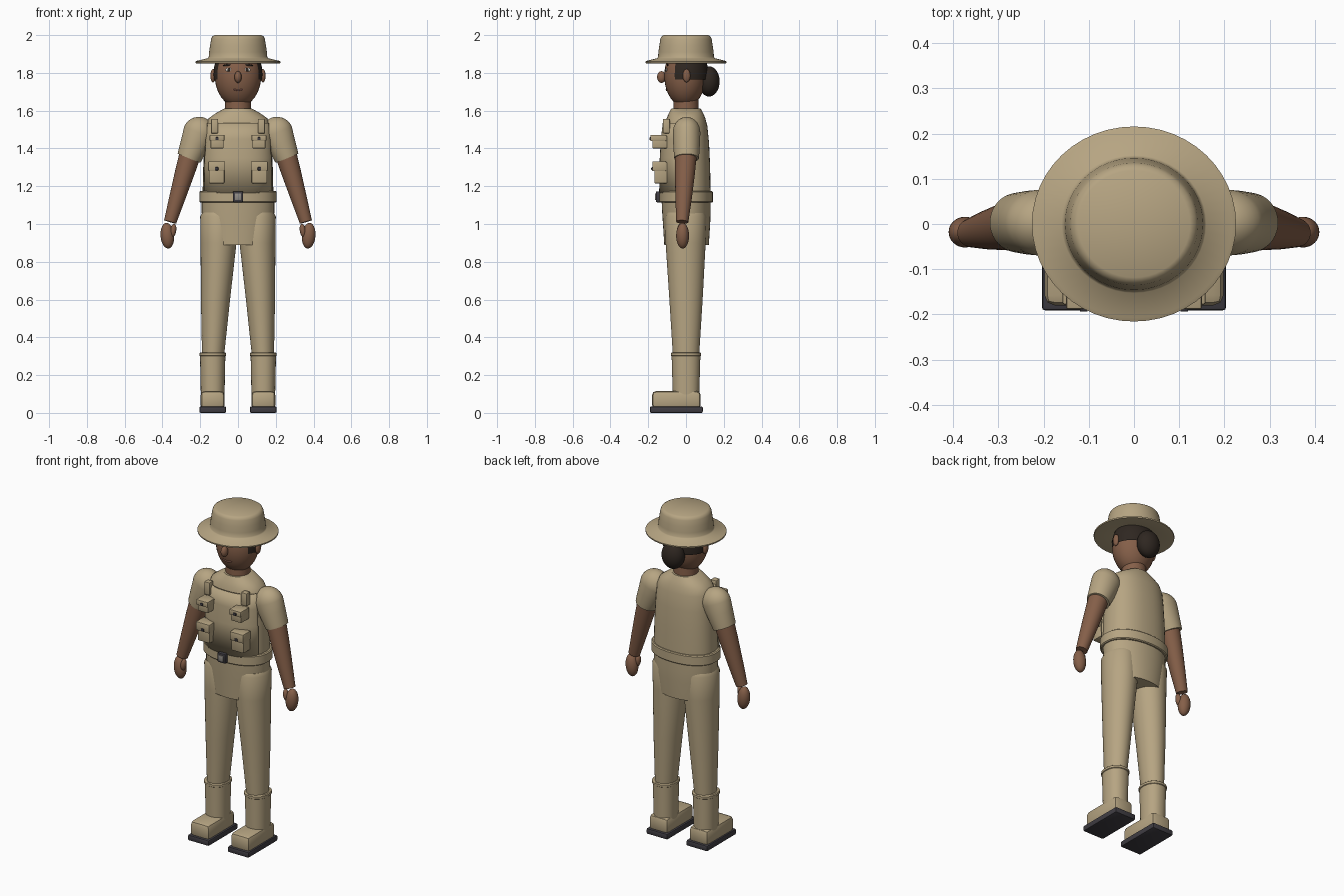
import bpy, bmesh, math
from mathutils import Matrix, Vector

old = bpy.data.objects.get("Cube")
if old:
    bpy.data.objects.remove(old, do_unlink=True)


def material(name, r, g, b):
    m = bpy.data.materials.new(name)
    m.use_nodes = True
    m.diffuse_color = (r, g, b, 1)
    m.node_tree.nodes["Principled BSDF"].inputs["Base Color"].default_value = (r, g, b, 1)
    return m


KHAKI = material("khaki cloth", 0.47, 0.375, 0.225)
SKIN = material("brown skin", 0.235, 0.115, 0.066)
HAIR = material("dark hair", 0.028, 0.02, 0.015)
RUBBER = material("dark rubber", 0.05, 0.046, 0.055)
METAL = material("grey metal", 0.28, 0.26, 0.24)
WHITE = material("eye white", 0.7, 0.66, 0.6)
LIPS = material("lips", 0.3, 0.13, 0.1)


def finish(name, bm, mat, sharp=38):
    """Turn a bmesh into a smooth shaded object that keeps hard edges."""
    bmesh.ops.recalc_face_normals(bm, faces=bm.faces)
    for f in bm.faces:
        f.smooth = True
    for e in bm.edges:
        if len(e.link_faces) == 2 and e.calc_face_angle() > math.radians(sharp):
            e.smooth = False
    me = bpy.data.meshes.new(name)
    bm.to_mesh(me)
    bm.free()
    me.materials.append(mat)
    ob = bpy.data.objects.new(name, me)
    bpy.context.collection.objects.link(ob)
    return ob


def loft(name, rings, mat, power=2.0, n=40, arc=None, matrix=None):
    """Skin (cx, cy, z, rx, ry) ellipse rings; arc limits it to the front."""
    bm = bmesh.new()
    rows = []
    for cx, cy, z, rx, ry in rings:
        row = []
        for i in range(n + 1 if arc else n):
            a = arc * (2 * i / n - 1) if arc else 2 * math.pi * i / n
            s, c = math.sin(a), -math.cos(a)
            x = math.copysign(abs(s) ** (2 / power), s)
            y = math.copysign(abs(c) ** (2 / power), c)
            row.append(bm.verts.new((cx + rx * x, cy + ry * y, z)))
        rows.append(row)
    for a, b in zip(rows, rows[1:]):
        for i in range(n):
            j = (i + 1) % len(a)
            bm.faces.new((a[i], a[j], b[j], b[i]))
    if not arc:
        bm.faces.new(rows[0])
        bm.faces.new(rows[-1])
    if matrix:
        bm.transform(matrix)
    return finish(name, bm, mat)


def ball(name, loc, size, mat, tilt=0, keep=None):
    bm = bmesh.new()
    bmesh.ops.create_uvsphere(bm, u_segments=32, v_segments=20, radius=1)
    bm.transform(Matrix.Translation(loc) @ Matrix.Rotation(tilt, 4, 'Y')
                 @ Matrix.Diagonal((*size, 1)))
    if keep:
        gone = [f for f in bm.faces if not keep(f.calc_center_median())]
        bmesh.ops.delete(bm, geom=gone, context='FACES')
    return finish(name, bm, mat)


def box(name, lo, hi, mat, bevel=0.006, segments=2):
    """Bevelled box between two corners."""
    lo, hi = Vector(lo), Vector(hi)
    bm = bmesh.new()
    bmesh.ops.create_cube(bm, size=1)
    bm.transform(Matrix.Translation((lo + hi) / 2) @ Matrix.Diagonal((*(hi - lo), 1)))
    bmesh.ops.bevel(bm, geom=bm.edges[:], offset=bevel, segments=segments,
                    profile=0.5, affect='EDGES')
    return finish(name, bm, mat)


def side_box(name, s, x, y, z, mat, bevel=0.006):
    xs = sorted((s * x[0], s * x[1]))
    return box(name, (xs[0], y[0], z[0]), (xs[1], y[1], z[1]), mat, bevel)


def lean(x, y, z, degrees, s, forward=0):
    """Limb frame: local -z runs down the limb, leaning out to its side."""
    return (Matrix.Translation((s * x, y, z)) @ Matrix.Rotation(-s * math.radians(degrees), 4, 'Y')
            @ Matrix.Rotation(math.radians(forward), 4, 'X'))


# Hat: one turned shell, crown and brim
profile = [(0.12, 1.868), (0.217, 1.85), (0.225, 1.852), (0.226, 1.86), (0.217, 1.864),
           (0.16, 1.878), (0.155, 1.884), (0.153, 1.91), (0.148, 1.945), (0.142, 1.98),
           (0.136, 1.993), (0.124, 2.0), (0.002, 2.0)]
loft("hat", [(0, 0, z, r, r * 0.955) for r, z in profile], KHAKI, n=48)

# Head, hair and face
HEAD, HEAD_SIZE = (0, -0.005, 1.785), (0.123, 0.11, 0.165)
ball("head", HEAD, HEAD_SIZE, SKIN)
loft("neck", [(0, 0, 1.57, 0.07, 0.068), (0, 0, 1.7, 0.066, 0.064)], SKIN)
ball("hair", (0, 0.004, 1.79), (0.131, 0.115, 0.16), HAIR,
     keep=lambda p: p.y > -0.05 and p.z > 1.765)
ball("hair_bun", (0, 0.122, 1.755), (0.068, 0.056, 0.08), HAIR)
ball("nose", (0, -0.13, 1.778), (0.019, 0.023, 0.031), SKIN)


def face_plate(name, x, z, w, h, mat, lift=0.0, tilt=0):
    """Thin disc lying on the front of the head."""
    dx, dz = x / HEAD_SIZE[0], (z - HEAD[2]) / HEAD_SIZE[2]
    y = HEAD[1] - HEAD_SIZE[1] * math.sqrt(1 - dx * dx - dz * dz)
    ball(name, (x, y - lift, z), (w, 0.004, h), mat, tilt)


for s, side in ((1, "left"), (-1, "right")):
    face_plate(side + "_eye", s * 0.048, 1.817, 0.018, 0.01, WHITE)
    face_plate(side + "_iris", s * 0.048, 1.817, 0.009, 0.009, HAIR, 0.003)
    face_plate(side + "_eyebrow", s * 0.053, 1.842, 0.028, 0.005, HAIR, 0.001, s * 0.12)
    face_plate(side + "_lip", s * 0.013, 1.71, 0.018, 0.004, LIPS, 0.001, -s * 0.25)
    ball(side + "_ear", (s * 0.132, 0.003, 1.785), (0.014, 0.02, 0.035), SKIN)

# Shirt, vest front, belt and hips
loft("shirt", [(0, 0, 1.14, 0.188, 0.13), (0, 0, 1.3, 0.184, 0.128), (0, 0, 1.43, 0.177, 0.122),
               (0, 0, 1.52, 0.17, 0.113), (0, 0, 1.56, 0.155, 0.102), (0, 0, 1.585, 0.12, 0.092),
               (0, 0, 1.612, 0.072, 0.077)], KHAKI, 2.3)
vest = loft("vest_front", [(0, 0, 1.165, 0.194, 0.142), (0, 0, 1.35, 0.189, 0.139),
                           (0, 0, 1.45, 0.183, 0.133), (0, 0, 1.535, 0.174, 0.123)],
            KHAKI, 2.3, 32, math.radians(68))
thick = vest.modifiers.new("thickness", 'SOLIDIFY')
thick.thickness = 0.014
thick.offset = -1
loft("belt", [(0, 0, 1.113, 0.198, 0.137), (0, 0, 1.118, 0.204, 0.142),
              (0, 0, 1.17, 0.204, 0.142), (0, 0, 1.175, 0.198, 0.137)], KHAKI, 2.2)
box("buckle_frame", (-0.027, -0.16, 1.115), (0.027, -0.13, 1.173), RUBBER)
box("buckle_plate", (-0.016, -0.164, 1.127), (0.016, -0.14, 1.161), METAL, 0.002)
loft("hips", [(0, 0.003, 0.89, 0.165, 0.118), (0, 0.003, 1.0, 0.184, 0.125),
              (0, 0.002, 1.06, 0.192, 0.128), (0, 0, 1.14, 0.193, 0.13)], KHAKI, 2.1)

for s, side in ((1, "left"), (-1, "right")):
    # Vest straps and pockets with flaps and studs
    side_box(side + "_vest_strap", s, (0.105, 0.142), (-0.122, -0.085), (1.48, 1.557), KHAKI, 0.004)
    for row, inner, outer, front, low, top in (("upper", 0.076, 0.146, -0.178, 1.4, 1.468),
                                               ("lower", 0.072, 0.154, -0.168, 1.215, 1.328)):
        name = side + "_" + row + "_pocket"
        split = top - (top - low) * 0.42
        mid = (inner + outer) / 2
        side_box(name, s, (inner, outer), (front, -0.1), (low, top), KHAKI)
        side_box(name + "_flap", s, (inner - 0.004, outer + 0.004), (front - 0.01, -0.105),
                 (split, top + 0.004), KHAKI, 0.004)
        side_box(name + "_stud", s, (mid - 0.009, mid + 0.009), (front - 0.016, front),
                 (split + 0.004, split + 0.02), RUBBER, 0.003)

    # Sleeve with domed shoulder, bare arm and hand
    dome = [(0, 0, 0.084 * math.sin(a), 0.086 * math.cos(a), 0.073 * math.cos(a))
            for a in (math.radians(d) for d in (0, 12, 24, 36, 48, 60, 72, 82, 89))]
    sleeve = [(0, 0, -0.146, 0.054, 0.055), (0, 0, -0.146, 0.064, 0.065),
              (0, 0, -0.138, 0.066, 0.066), (0, 0, -0.06, 0.077, 0.071)]
    loft(side + "_sleeve", sleeve + dome, KHAKI, matrix=lean(0.205, 0.003, 1.483, 22, s))
    loft(side + "_arm", [(0, 0, -0.375, 0.033, 0.032), (0, 0, -0.25, 0.042, 0.043),
                         (0, 0, -0.1, 0.052, 0.053), (0, 0, 0, 0.057, 0.057)], SKIN,
         matrix=lean(0.253, 0.0, 1.37, 16.5, s, -3))
    ball(side + "_hand", (s * 0.374, -0.018, 0.938), (0.036, 0.034, 0.068), SKIN, s * 0.08)
    ball(side + "_thumb", (s * 0.343, -0.03, 0.965), (0.016, 0.018, 0.036), SKIN, -s * 0.15)

    # Trouser leg, boot and sole
    loft(side + "_leg", [(s * 0.133, 0, 0.28, 0.057, 0.068), (s * 0.119, 0, 0.6, 0.077, 0.088),
                         (s * 0.103, -0.002, 0.9, 0.095, 0.106),
                         (s * 0.104, 0, 1.04, 0.096, 0.108),
                         (s * 0.104, 0, 1.06, 0.085, 0.1)], KHAKI)
    loft(side + "_boot_shaft", [(s * 0.134, 0, 0.06, 0.062, 0.069), (s * 0.134, 0, 0.3, 0.067, 0.076),
                                (s * 0.134, 0, 0.303, 0.071, 0.08), (s * 0.134, 0, 0.316, 0.071, 0.08),
                                (s * 0.134, 0, 0.32, 0.066, 0.075)], KHAKI, 2.2)
    side_box(side + "_boot_foot", s, (0.071, 0.198), (-0.18, 0.078), (0.02, 0.116), KHAKI, 0.022)
    side_box(side + "_sole", s, (0.063, 0.204), (-0.191, 0.089), (0.0, 0.034), RUBBER, 0.007)
